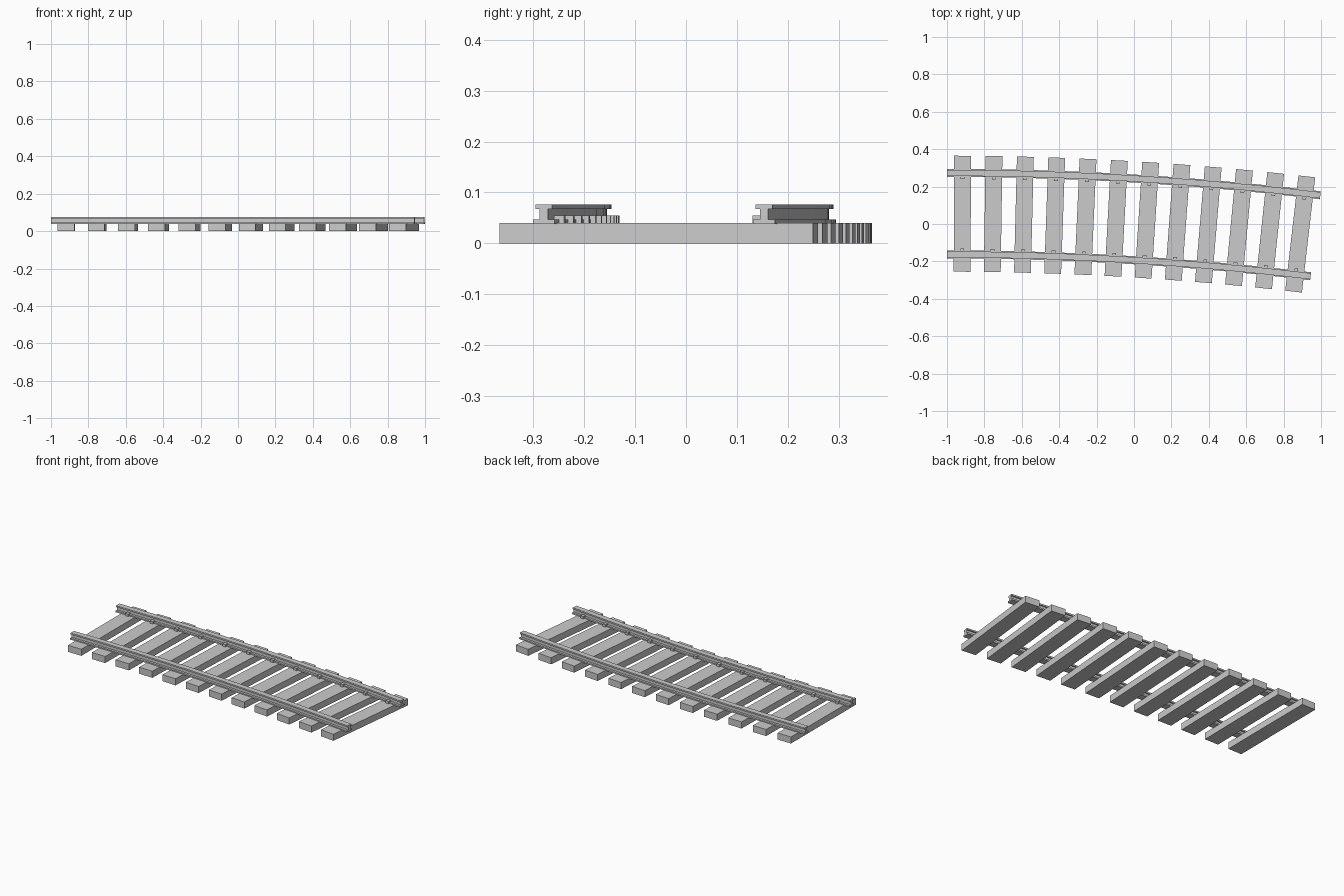
import bpy, bmesh, math
from mathutils import Matrix, Vector

if "Cube" in bpy.data.objects:
    bpy.data.objects.remove(bpy.data.objects["Cube"])

COUNT = 12            # sleepers, and bends along each rail
RADIUS = 16.5         # centre line of the curve
SWEEP = 0.1197        # total turn in radians
GAUGE = 0.218         # centre line to rail centre
Y0 = 0.055            # centre line at the straight end


def on_curve(angle, offset, z):
    r = RADIUS + offset
    return Vector((-1 + r * math.sin(angle), Y0 - RADIUS + r * math.cos(angle), z))


def finish(name, bm):
    bmesh.ops.recalc_face_normals(bm, faces=bm.faces[:])
    mesh = bpy.data.meshes.new(name)
    bm.to_mesh(mesh)
    bm.free()
    obj = bpy.data.objects.new(name, mesh)
    bpy.context.collection.objects.link(obj)
    return obj


def box(name, angle, offset, z, size):
    bm = bmesh.new()
    bmesh.ops.create_cube(bm, size=1)
    bm.transform(Matrix.Translation(on_curve(angle, offset, z))
                 @ Matrix.Rotation(-angle, 4, 'Z')
                 @ Matrix.Diagonal((*size, 1)))
    return finish(name, bm)


# I-shaped rail section: half of it, then mirrored
half = [(0.0215, 0.038), (0.0215, 0.047), (0.008, 0.047),
        (0.008, 0.067), (0.0165, 0.067), (0.0165, 0.076)]
section = half + [(-o, z) for o, z in reversed(half)]


def rail(name, offset):
    bm = bmesh.new()
    rings = [[bm.verts.new(on_curve(SWEEP * i / COUNT, offset + o, z)) for o, z in section]
             for i in range(COUNT + 1)]
    n = len(section)
    for a, b in zip(rings, rings[1:]):
        for k in range(n):
            bm.faces.new((a[k], a[(k + 1) % n], b[(k + 1) % n], b[k]))
    bm.faces.new(rings[0])
    bm.faces.new(rings[-1])
    return finish(name, bm)


# Two rails
rail("outer_rail", GAUGE)
rail("inner_rail", -GAUGE)

# Sleepers, each with a spike head on the inner side of both rails
for i in range(COUNT):
    angle = SWEEP * (i + 0.5) / COUNT
    box(f"sleeper_{i + 1}", angle, 0, 0.02, (0.09, 0.62, 0.04))
    for side, label in ((1, "outer"), (-1, "inner")):
        box(f"{label}_spike_{i + 1}", angle, side * (GAUGE - 0.022), 0.046,
            (0.02, 0.02, 0.018))
